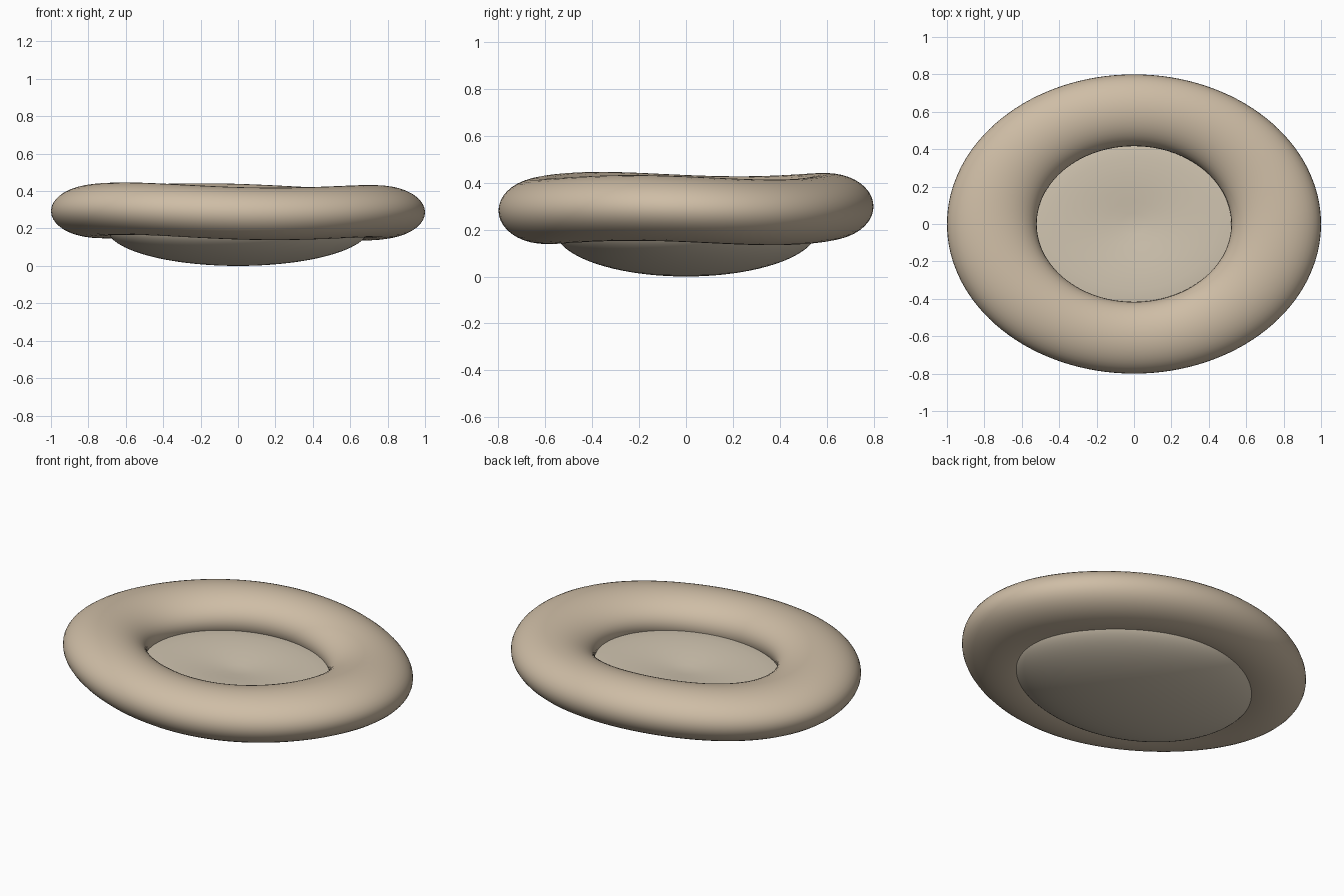
import bpy, bmesh
from math import sin, cos, pi, radians, sqrt

if "Cube" in bpy.data.objects:
    bpy.data.objects.remove(bpy.data.objects["Cube"])


def material(name, rgb):
    m = bpy.data.materials.new(name)
    m.diffuse_color = (*rgb, 1)
    m.use_nodes = True
    m.node_tree.nodes["Principled BSDF"].inputs["Base Color"].default_value = m.diffuse_color
    return m


def make_object(name, bm, mat):
    bmesh.ops.recalc_face_normals(bm, faces=bm.faces)
    me = bpy.data.meshes.new(name)
    bm.to_mesh(me)
    bm.free()
    for p in me.polygons:
        p.use_smooth = True
    me.materials.append(mat)
    ob = bpy.data.objects.new(name, me)
    bpy.context.collection.objects.link(ob)
    return ob


# Bolster: oval, flattened ring with a soft wavy height
N, M = 128, 40
bm = bmesh.new()
rings = []
for i in range(N):
    t = 2 * pi * i / N
    lift = 0.010 * cos(3 * (t - radians(100))) - 0.008 * cos(t)
    ring = []
    for j in range(M):
        a = 2 * pi * j / M
        r = 0.76 + 0.24 * cos(a)
        ring.append(bm.verts.new((r * cos(t), 0.8 * r * sin(t),
                                  0.29 + lift + 0.14 * sin(a))))
    rings.append(ring)
for i in range(N):
    A, B = rings[i], rings[(i + 1) % N]
    for j in range(M):
        k = (j + 1) % M
        bm.faces.new((A[j], B[j], B[k], A[k]))
make_object("bolster_ring", bm, material("tan_plush", (0.62, 0.51, 0.38)))

# Cushion: rounded underside, gently dimpled top
R, C = 0.70, 0.20
profile = []
for i in range(1, 25):
    r = R * sin(pi / 2 * i / 24)
    profile.append((r, C * (1 - sqrt(max(0, 1 - (r / R) ** 2)))))
profile += [(0.69, 0.215), (0.65, 0.233), (0.59, 0.248), (0.52, 0.257),
            (0.44, 0.260), (0.34, 0.258), (0.24, 0.252), (0.15, 0.244),
            (0.07, 0.237)]
bm = bmesh.new()
rows = [[bm.verts.new((r * cos(2 * pi * i / N), 0.8 * r * sin(2 * pi * i / N), z))
         for i in range(N)] for r, z in profile]
for A, B in zip(rows, rows[1:]):
    for i in range(N):
        k = (i + 1) % N
        bm.faces.new((A[i], A[k], B[k], B[i]))
for row, z in ((rows[0], 0.0), (rows[-1], 0.233)):
    c = bm.verts.new((0, 0, z))
    for i in range(N):
        bm.faces.new((c, row[i], row[(i + 1) % N]))
make_object("cushion", bm, material("cream_plush", (0.64, 0.56, 0.44)))
